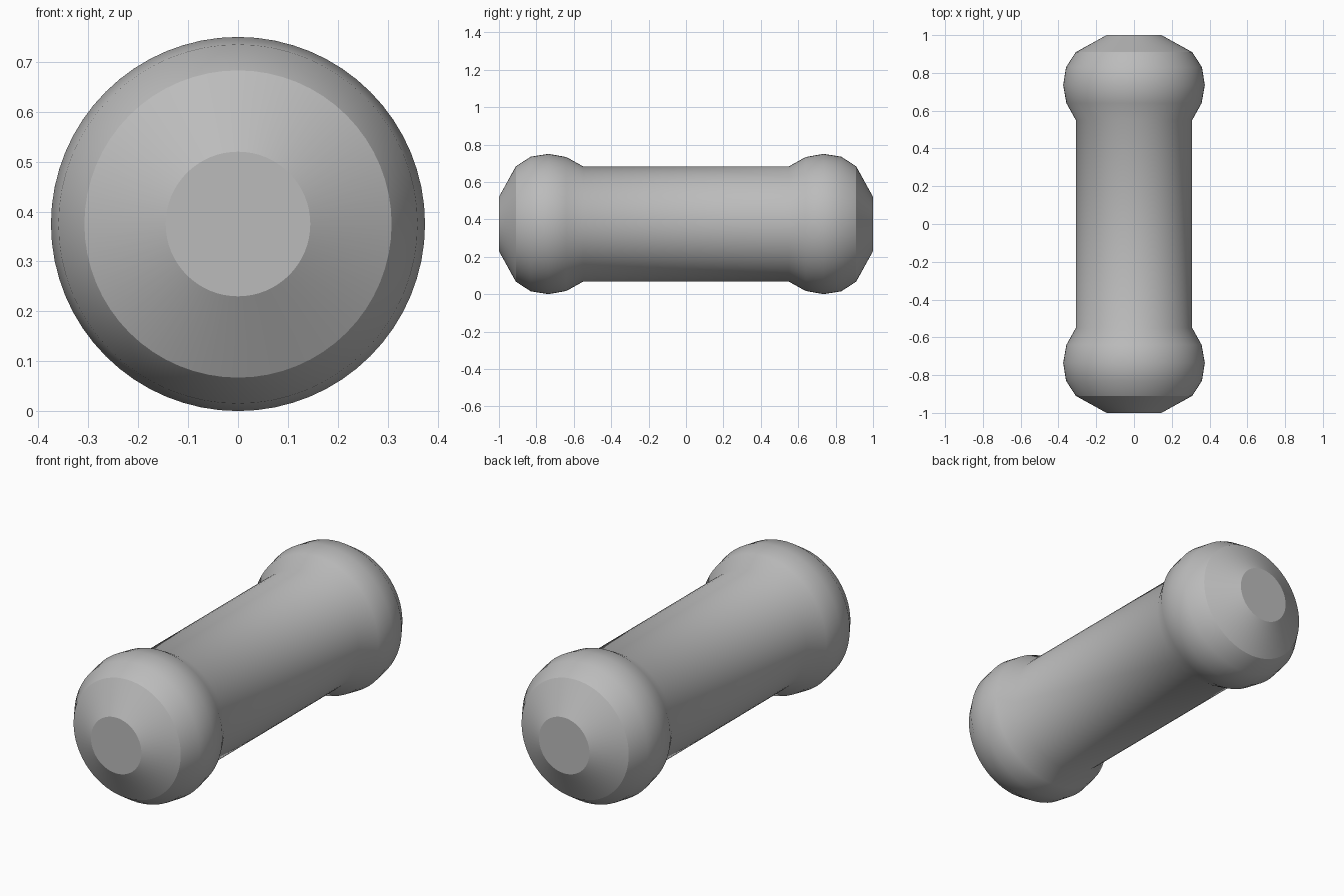
import bpy, bmesh, math
from mathutils import Vector, Matrix

cube = bpy.data.objects.get("Cube")
if cube:
    bpy.data.objects.remove(cube, do_unlink=True)

CENTRE = Vector((0, 0, 0.375))
SIDES = 64

grey = bpy.data.materials.new("plain_grey")
grey.use_nodes = True
colour = (0.5, 0.5, 0.5, 1)
grey.diffuse_color = colour
grey.node_tree.nodes["Principled BSDF"].inputs["Base Color"].default_value = colour

# Half profile from the end face to the shaft: (distance along y, radius)
half = [(1.0, 0.145), (0.91, 0.308), (0.83, 0.36), (0.735, 0.375),
        (0.64, 0.358), (0.55, 0.308)]
profile = [(-y, r) for y, r in half] + [(y, r) for y, r in reversed(half)]

# Revolve the profile around the long axis
bm = bmesh.new()
rings = []
for y, r in profile:
    ring = []
    for i in range(SIDES):
        a = math.tau * i / SIDES
        ring.append(bm.verts.new(CENTRE + Vector((r * math.cos(a), y, r * math.sin(a)))))
    rings.append(ring)
for a, b in zip(rings, rings[1:]):
    for i in range(SIDES):
        j = (i + 1) % SIDES
        bm.faces.new((a[i], a[j], b[j], b[i]))

# Flat end faces
bm.faces.new(rings[0])
bm.faces.new(rings[-1])
bmesh.ops.recalc_face_normals(bm, faces=bm.faces)

# Smooth everywhere except the rims of the bevelled ends
for f in bm.faces:
    f.smooth = True
for ring in (rings[0], rings[1], rings[-2], rings[-1]):
    for i in range(SIDES):
        bm.edges.get((ring[i], ring[(i + 1) % SIDES])).smooth = False

mesh = bpy.data.meshes.new("knobbed_bar")
bm.to_mesh(mesh)
bm.free()
mesh.materials.append(grey)
bar = bpy.data.objects.new("knobbed_bar", mesh)
bpy.context.collection.objects.link(bar)
